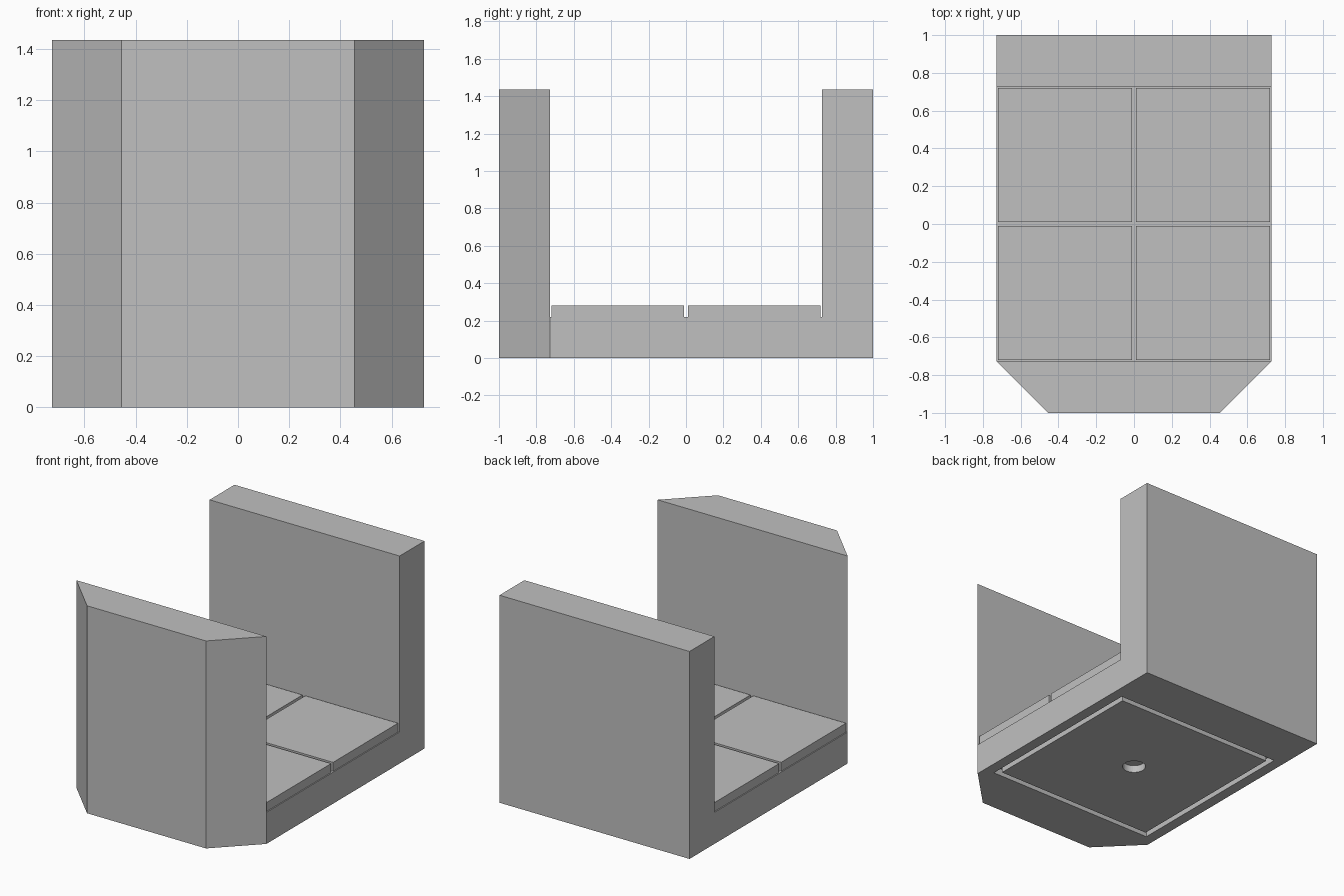
import bpy
import bmesh
from math import pi
from mathutils import Matrix, Vector

if "Cube" in bpy.data.objects:
    bpy.data.objects.remove(bpy.data.objects["Cube"], do_unlink=True)

HALF_W, HEIGHT = 0.727, 1.435
FLOOR, WALL = 0.218, 0.728      # floor top, inner face of the walls
TILE_TOP = 0.28
CUT = 0.05                      # depth of the underside recesses

grey = bpy.data.materials.new("silver grey")
grey.use_nodes = True
grey.diffuse_color = (0.527, 0.527, 0.527, 1)
grey.node_tree.nodes["Principled BSDF"].inputs["Base Color"].default_value = grey.diffuse_color


def finish(bm, name):
    bmesh.ops.recalc_face_normals(bm, faces=bm.faces)
    mesh = bpy.data.meshes.new(name)
    bm.to_mesh(mesh)
    bm.free()
    mesh.materials.append(grey)
    obj = bpy.data.objects.new(name, mesh)
    bpy.context.collection.objects.link(obj)
    return obj


def box(name, low, high):
    low, high = Vector(low), Vector(high)
    bm = bmesh.new()
    bmesh.ops.create_cube(bm, size=1, matrix=Matrix.Translation((low + high) / 2)
                          @ Matrix.Diagonal((high - low).to_4d()))
    return finish(bm, name)


def cut(target, cutter):
    """Subtract the cutter from the target, then discard it."""
    cutter.hide_render = True
    mod = target.modifiers.new("cut", "BOOLEAN")
    mod.operation, mod.solver, mod.object = "DIFFERENCE", "EXACT", cutter
    bpy.context.view_layer.objects.active = target
    bpy.ops.object.modifier_apply(modifier=mod.name)
    bpy.data.objects.remove(cutter, do_unlink=True)


# Body: U-shaped side profile swept across the width
profile = [(-1, 0), (1, 0), (1, HEIGHT), (WALL, HEIGHT),
           (WALL, FLOOR), (-WALL, FLOOR), (-WALL, HEIGHT), (-1, HEIGHT)]
bm = bmesh.new()
side = bm.faces.new([bm.verts.new((-HALF_W, y, z)) for y, z in profile])
sweep = bmesh.ops.extrude_face_region(bm, geom=[side])
bmesh.ops.translate(bm, vec=(2 * HALF_W, 0, 0),
                    verts=[g for g in sweep["geom"] if isinstance(g, bmesh.types.BMVert)])

# Slanted front corners
for sign in (-1, 1):
    sliced = bmesh.ops.bisect_plane(
        bm, geom=bm.verts[:] + bm.edges[:] + bm.faces[:], dist=1e-4,
        plane_co=(sign * HALF_W, -WALL, 0), plane_no=(sign, -1, 0), clear_outer=True)
    bmesh.ops.holes_fill(bm, edges=[e for e in bm.edges if e.is_boundary], sides=0)
body = finish(bm, "body")

# Square groove in the underside
outer, inner = 0.652, 0.614
groove = box("groove_cutter", (-outer, -outer, -CUT), (outer, outer, CUT))
cut(groove, box("groove_core", (-inner, -inner, -1), (inner, inner, 1)))
cut(body, groove)

# Round hole in the middle of the underside
bm = bmesh.new()
bmesh.ops.create_cone(bm, cap_ends=True, segments=32, radius1=0.075, radius2=0.075, depth=2 * CUT)
cut(body, finish(bm, "hole_cutter"))

# Four floor tiles with narrow gaps
near, far = 0.011, 0.72
for x_name, x in (("right", -1), ("left", 1)):
    for y_name, y in (("front", -1), ("back", 1)):
        xs, ys = sorted((x * near, x * far)), sorted((y * near, y * far))
        box(f"{y_name}_{x_name}_tile", (xs[0], ys[0], FLOOR), (xs[1], ys[1], TILE_TOP))
